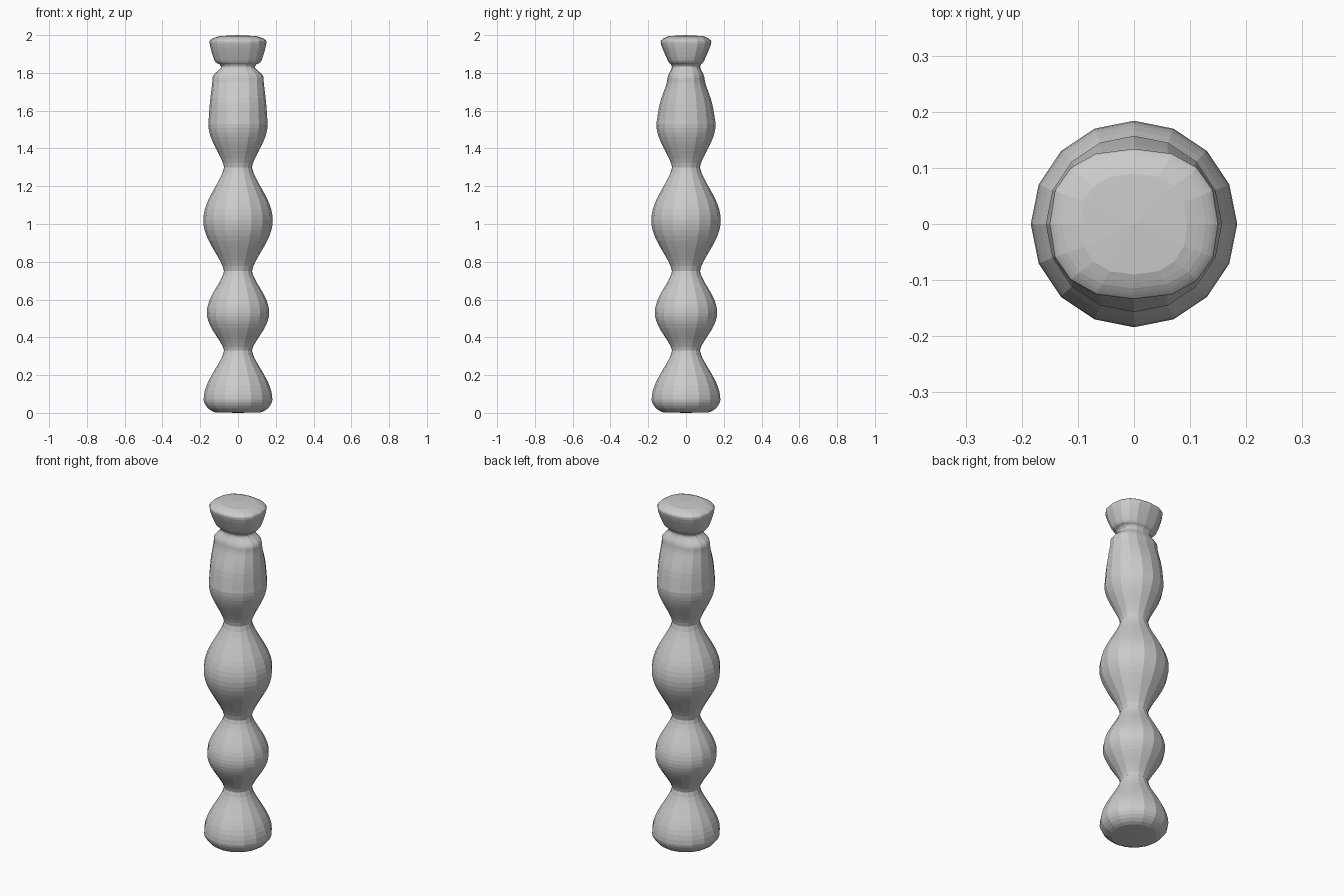
import bpy, bmesh, math

if "Cube" in bpy.data.objects:
    bpy.data.objects.remove(bpy.data.objects["Cube"])

SIDES = 16
NECK = 0.074

# Half beads of the turned body: start z, start radius, end z, end radius
stations = [(0.07, .182), (0.33, NECK), (0.53, .165), (0.75, NECK),
            (1.02, .184), (1.30, NECK), (1.53, .157)]

# Oval upper part and cap: z, x radius, y radius
upper = [(1.53, .157, .157), (1.64, .149, .138), (1.74, .137, .104),
         (1.785, .132, .095), (1.825, .092, .076), (1.845, .098, .08),
         (1.865, .124, .096), (1.955, .150, .133), (1.98, .138, .122),
         (1.995, .095, .09)]


def bead_rings():
    """Rounded-off base, then cosine swells between bulges and necks."""
    out = []
    z0, r0 = stations[0]
    for k in range(1, 6):
        a = k / 6 * math.pi / 2
        out.append((z0 - z0 * math.cos(a) ** 1.2, r0 * (0.55 + 0.45 * math.sin(a)), None))
    for (za, ra), (zb, rb) in zip(stations, stations[1:]):
        for k in range(10):
            t = k / 10
            swell = t if ra < rb else 1 - t
            f = (0.5 - 0.5 * math.cos(math.pi * swell)) ** 0.72
            out.append((za + (zb - za) * t, NECK + (max(ra, rb) - NECK) * f, None))
    return [(z, r, r) for z, r, _ in out]


def smooth(pts, steps):
    """Catmull-Rom interpolation through the profile points."""
    out = []
    for i in range(len(pts) - 1):
        p = [pts[max(0, min(len(pts) - 1, i + k))] for k in (-1, 0, 1, 2)]
        for s in range(steps):
            t = s / steps
            out.append([0.5 * (2 * b + (c - a) * t + (2*a - 5*b + 4*c - d) * t**2
                               + (3*b - a - 3*c + d) * t**3) for a, b, c, d in zip(*p)])
    return out + [list(pts[-1])]


def add_ring(bm, z, rx, ry):
    """Ring of vertices, growing slightly squarer towards the cap."""
    e = 2 / (2 + 0.4 * min(1, max(0, (z - 1.55) / 0.35)))
    verts = []
    for k in range(SIDES):
        a = 2 * math.pi * k / SIDES
        c, s = math.cos(a), math.sin(a)
        verts.append(bm.verts.new((math.copysign(abs(c) ** e, c) * rx,
                                   math.copysign(abs(s) ** e, s) * ry, z)))
    return verts


# Skin the rings and close both ends with shallow domes
bm = bmesh.new()
rings = [add_ring(bm, *p) for p in bead_rings() + smooth(upper, 4)]
for lo, hi in zip(rings, rings[1:]):
    for k in range(SIDES):
        j = (k + 1) % SIDES
        bm.faces.new((lo[k], lo[j], hi[j], hi[k]))
for loop, z in ((rings[0], 0.0), (rings[-1], 2.0)):
    tip = bm.verts.new((0, 0, z))
    for k in range(SIDES):
        bm.faces.new((loop[k], loop[(k + 1) % SIDES], tip))
bmesh.ops.recalc_face_normals(bm, faces=bm.faces)

mesh = bpy.data.meshes.new("turned_post")
bm.to_mesh(mesh)
bm.free()
post = bpy.data.objects.new("turned_post", mesh)
bpy.context.collection.objects.link(post)
